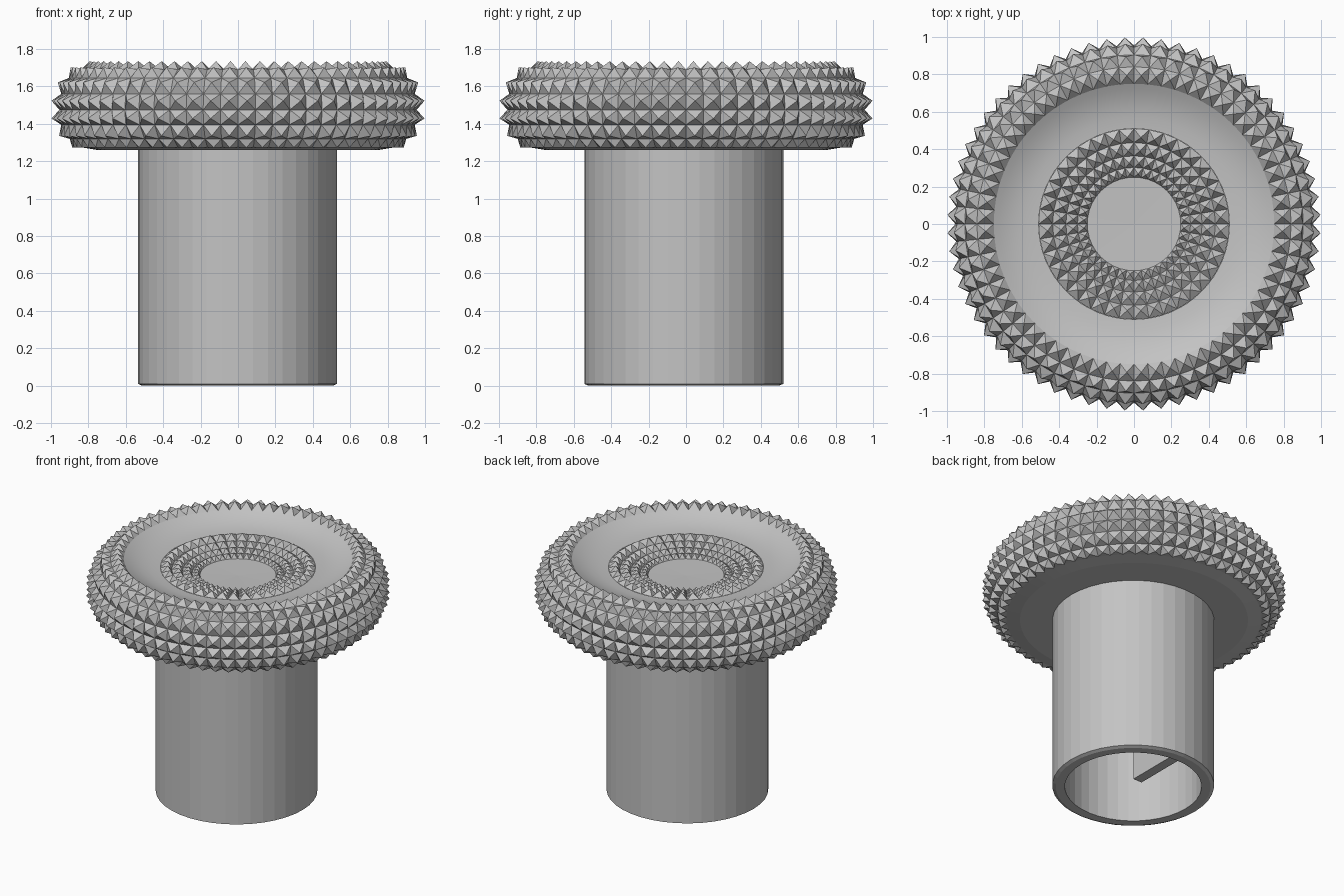
import bpy, bmesh, math
from mathutils import Vector

if "Cube" in bpy.data.objects:
    bpy.data.objects.remove(bpy.data.objects["Cube"])

grey = bpy.data.materials.new("plain grey")
grey.diffuse_color = (0.55, 0.55, 0.55, 1)
grey.use_nodes = True
grey.node_tree.nodes["Principled BSDF"].inputs["Base Color"].default_value = grey.diffuse_color


def lathe(name, profile, segs, spikes=0.0, centre=(0, 0), smooth=False):
    """Revolve (r, z[, spike]) points round z; spike raises a pyramid on each
    face of the band that starts at that point."""
    bm = bmesh.new()
    rings = []
    for p in profile:
        r, z = p[0], p[1]
        if r == 0:
            rings.append([bm.verts.new((centre[0], centre[1], z))] * segs)
        else:
            rings.append([bm.verts.new((centre[0] + r * math.cos(2 * math.pi * i / segs),
                                        centre[1] + r * math.sin(2 * math.pi * i / segs), z))
                          for i in range(segs)])
    for k in range(len(profile) - 1):
        a, b = rings[k], rings[k + 1]
        height = profile[k][2] if len(profile[k]) > 2 else 0
        # outward direction of this band (profile runs outward over the top)
        dr = profile[k + 1][0] - profile[k][0]
        dz = profile[k + 1][1] - profile[k][1]
        length = math.hypot(dr, dz)
        for i in range(segs):
            j = (i + 1) % segs
            loop = []
            for v in (a[i], b[i], b[j], a[j]):
                if v not in loop:
                    loop.append(v)
            if height:
                ang = 2 * math.pi * (i + 0.5) / segs
                mid = sum((v.co for v in loop), Vector()) / len(loop)
                n = Vector((-dz * math.cos(ang), -dz * math.sin(ang), dr)) / length
                tip = bm.verts.new(mid + n * height)
                for q in range(4):
                    bm.faces.new((loop[q], loop[(q + 1) % 4], tip))
            else:
                f = bm.faces.new(loop)
                f.smooth = smooth
    bmesh.ops.recalc_face_normals(bm, faces=bm.faces)
    me = bpy.data.meshes.new(name)
    bm.to_mesh(me)
    bm.free()
    me.materials.append(grey)
    ob = bpy.data.objects.new(name, me)
    bpy.context.collection.objects.link(ob)
    return ob


# knurled rim and flat underside
lathe("knurled_rim", [
    (0.75, 1.69, 0.045), (0.84, 1.69, 0.042), (0.905, 1.645, 0.045),
    (0.945, 1.56, 0.05), (0.955, 1.475, 0.05), (0.945, 1.395, 0.042),
    (0.90, 1.32, 0.03), (0.84, 1.275), (0.75, 1.26), (0, 1.26)], 64)

# smooth dished top
lathe("dish", [(0.51, 1.625), (0.57, 1.63), (0.63, 1.642), (0.68, 1.658),
               (0.72, 1.675), (0.75, 1.69)], 64, smooth=True)

# inner knurled grip ring around the centre disc
lathe("grip_ring", [(0, 1.565), (0.25, 1.57, 0), (0.30, 1.58, 0.03)][1:2] and [
    (0.25, 1.57, 0.028), (0.302, 1.582, 0.032), (0.364, 1.595, 0.036),
    (0.435, 1.61, 0.04), (0.51, 1.625)], 40)
lathe("centre_disc", [(0, 1.565), (0.252, 1.57)], 40)

# hollow stem
lathe("stem", [(0.45, 1.26), (0.45, 0.0), (0.51, 0.0), (0.532, 0.01), (0.532, 1.27)],
      40, centre=(-0.003, -0.012))

# key plate inside the stem socket
bpy.ops.mesh.primitive_cube_add(size=1, location=(-0.03, 0.23, 0.655))
key = bpy.context.object
key.name = "socket_key"
key.scale = (0.07, 0.46, 1.21)
key.data.materials.append(grey)
